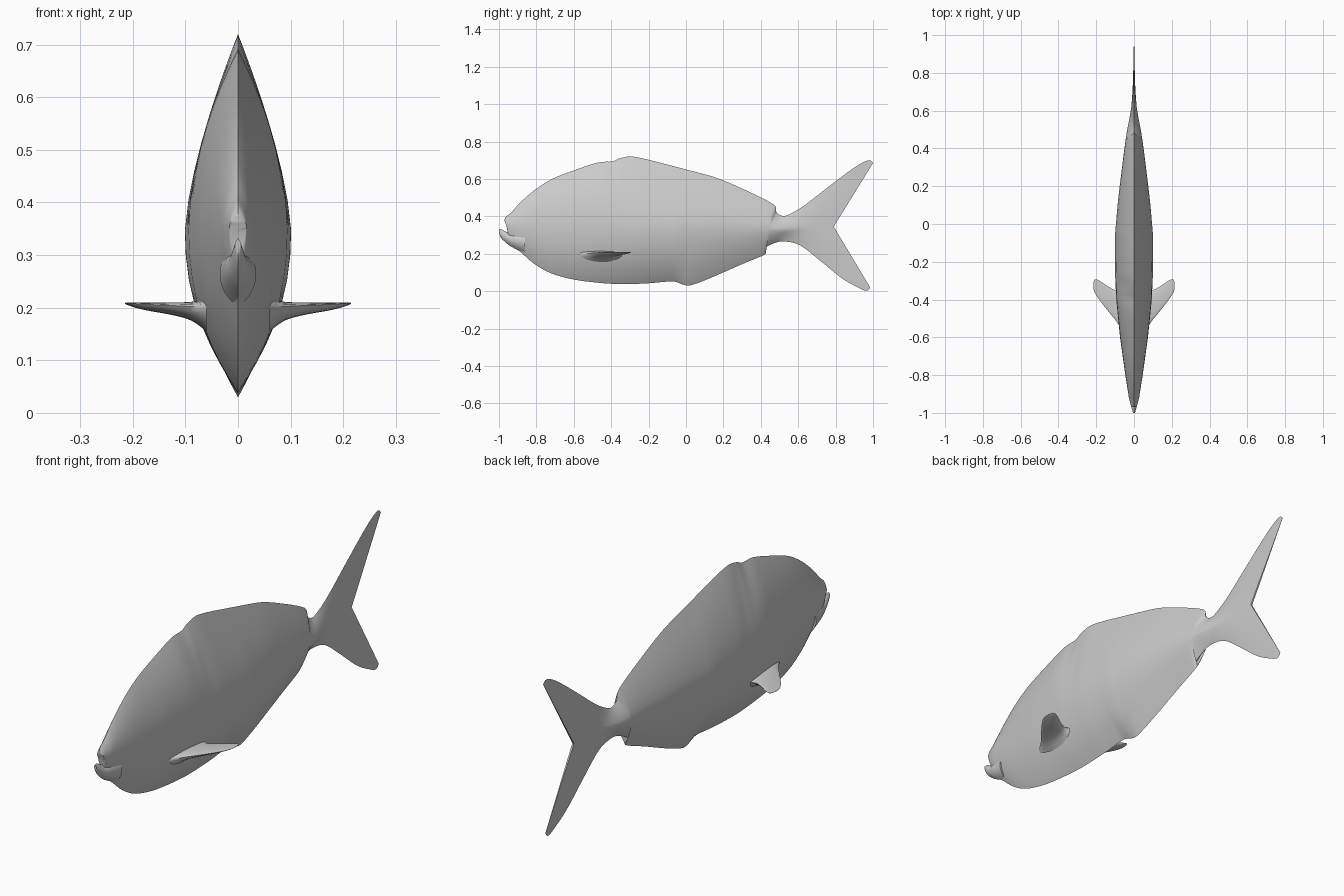
import bpy, bmesh, math

if "Cube" in bpy.data.objects:
    bpy.data.objects.remove(bpy.data.objects["Cube"])

grey = bpy.data.materials.new("silver_grey")
grey.diffuse_color = (0.6, 0.6, 0.6, 1)
grey.use_nodes = True
grey.node_tree.nodes["Principled BSDF"].inputs["Base Color"].default_value = grey.diffuse_color


def interp(table, v):
    """Piecewise linear lookup."""
    for (a, fa), (b, fb) in zip(table, table[1:]):
        if v <= b:
            t = max(0, (v - a) / (b - a))
            return fa + (fb - fa) * t
    return table[-1][1]


def refine(rows, steps):
    """Catmull-Rom smoothing of a list of equal-length tuples."""
    out = []
    for i in range(len(rows) - 1):
        p0, p1, p2 = rows[max(i - 1, 0)], rows[i], rows[i + 1]
        p3 = rows[min(i + 2, len(rows) - 1)]
        for s in range(steps):
            t = s / steps
            out.append(tuple(
                0.5 * (2 * b + (c - a) * t + (2 * a - 5 * b + 4 * c - d) * t * t
                       + (3 * b - a - 3 * c + d) * t ** 3)
                for a, b, c, d in zip(p0, p1, p2, p3)))
    return out + [rows[-1]]


def skin(name, rings, angle):
    """Join closed rings into a capped smooth surface."""
    bm = bmesh.new()
    loops = [[bm.verts.new(p) for p in ring] for ring in rings]
    n = len(loops[0])
    for a, b in zip(loops, loops[1:]):
        for i in range(n):
            j = (i + 1) % n
            bm.faces.new((a[i], a[j], b[j], b[i]))
    for end in (loops[0], loops[-1]):      # cap with quads across the ring
        for i in range(n // 2):
            quad = [end[i], end[i + 1], end[(n - i - 1) % n], end[(n - i) % n]]
            quad = list(dict.fromkeys(quad))
            if len(quad) > 2:
                bm.faces.new(quad)
    bmesh.ops.recalc_face_normals(bm, faces=bm.faces)
    mesh = bpy.data.meshes.new(name)
    bm.to_mesh(mesh)
    bm.free()
    mesh.materials.append(grey)
    ob = bpy.data.objects.new(name, mesh)
    bpy.context.collection.objects.link(ob)
    bpy.context.view_layer.objects.active = ob
    ob.select_set(True)
    bpy.ops.object.shade_smooth_by_angle(angle=math.radians(angle))
    ob.select_set(False)
    return ob


# Half thickness, widest height and back sharpness along the length
WIDTH = [(-1, .006), (-.97, .014), (-.92, .027), (-.8, .046), (-.6, .074), (-.4, .094),
         (-.25, .101), (-.05, .1), (.1, .087), (.2, .076), (.4, .051), (.5, .036),
         (.56, .024), (.62, .014), (.7, .008), (.79, .004)]
RIDGE = [(-.97, .355), (-.9, .35), (.1, .345), (.5, .33), (.79, .345)]
BACK = [(-.45, 2.0), (-.3, 1.45), (.4, 1.5), (.7, 1.2)]
BELLY = [(-.1, 2.2), (0, 1.9), (.4, 1.6), (.7, 1.2)]
SEG = 10


def flank_ring(row, ridge=None, scale=1.0):
    """Lens section from a back point through the flank ridge to a belly point."""
    yt, zt, yb, zb, ym = row
    zm = interp(RIDGE, ym) if ridge is None else (zt + zb) / 2
    w = interp(WIDTH, ym) * scale
    side = []
    for y, z, power, order in ((yt, zt, interp(BACK, ym), range(SEG, 0, -1)),
                               (yb, zb, interp(BELLY, ym), range(0, SEG + 1))):
        for k in order:
            t = math.sin(k / SEG * math.pi / 2)
            side.append((w * (1 - t ** power), ym + (y - ym) * t, zm + (z - zm) * t))
    return side + [(-x, y, z) for x, y, z in side[-2:0:-1]]


# Body with back fin, belly fin and forked tail in one loft
back = [(-.97, .375), (-.965, .395), (-.935, .42), (-.89, .47), (-.81, .54), (-.715, .60),
        (-.595, .647), (-.47, .688), (-.395, .693), (-.355, .71), (-.29, .72), (-.19, .70),
        (-.12, .682), (-.005, .652), (.06, .635), (.18, .6), (.34, .53), (.45, .475),
        (.48, .45), (.485, .42), (.52, .402), (.565, .417), (.635, .46), (.745, .545),
        (.85, .625), (.93, .68), (.98, .70), (1, .685)]
belly = [(-.955, .33), (-.945, .27), (-.92, .235), (-.88, .205), (-.81, .145), (-.72, .095),
         (-.6, .062), (-.47, .045), (-.37, .038), (-.3, .038), (-.2, .042), (-.085, .052),
         (-.05, .048), (-.01, .033), (.03, .033), (.13, .07), (.29, .14), (.425, .198),
         (.39, .208), (.41, .225), (.475, .258), (.53, .265), (.61, .245), (.715, .165),
         (.825, .075), (.905, .027), (.963, .002), (.985, .02)]
tail_mid = [.57, .62, .68, .73, .765, .785, .79]
first = len(back) - len(tail_mid)
rows = []
for i, (t, b) in enumerate(zip(back, belly)):
    mid = (t[0] + b[0]) / 2 if i < first else tail_mid[i - first]
    rows.append((*t, *b, mid))
skin("body", [flank_ring(r) for r in refine(rows, 4)], 50)

# Lower jaw
jaw = [(-1, .332, -.998, .305), (-.985, .33, -.985, .28), (-.955, .315, -.945, .245),
       (-.93, .32, -.91, .225), (-.86, .33, -.86, .2)]
jaw = [(*r, (r[0] + r[2]) / 2) for r in jaw]
skin("lower_jaw", [flank_ring(r, "middle", .95) for r in refine(jaw, 4)], 50)

# Pair of side fins: x, front y, rear y, top z, bottom z
fin = [(.06, -.57, -.32, .217, .155), (.09, -.52, -.35, .211, .176), (.13, -.47, -.335, .21, .187),
       (.17, -.42, -.308, .21, .194), (.195, -.385, -.294, .21, .2), (.21, -.36, -.296, .21, .205),
       (.215, -.34, -.315, .209, .207)]
for label, sign in (("left", -1), ("right", 1)):
    rings = []
    for x, yf, yr, zt, zb in refine(fin, 3):
        ring = []
        for k in range(16):
            a = k / 16 * math.tau
            s = math.sin(a)
            depth = .25 * (zt - zb) * s if s > 0 else .75 * (zt - zb) * s
            ring.append((sign * x, (yf + yr) / 2 + (yr - yf) / 2 * math.cos(a),
                         zt - .25 * (zt - zb) + depth))
        rings.append(ring)
    skin(label + "_side_fin", rings, 60)
